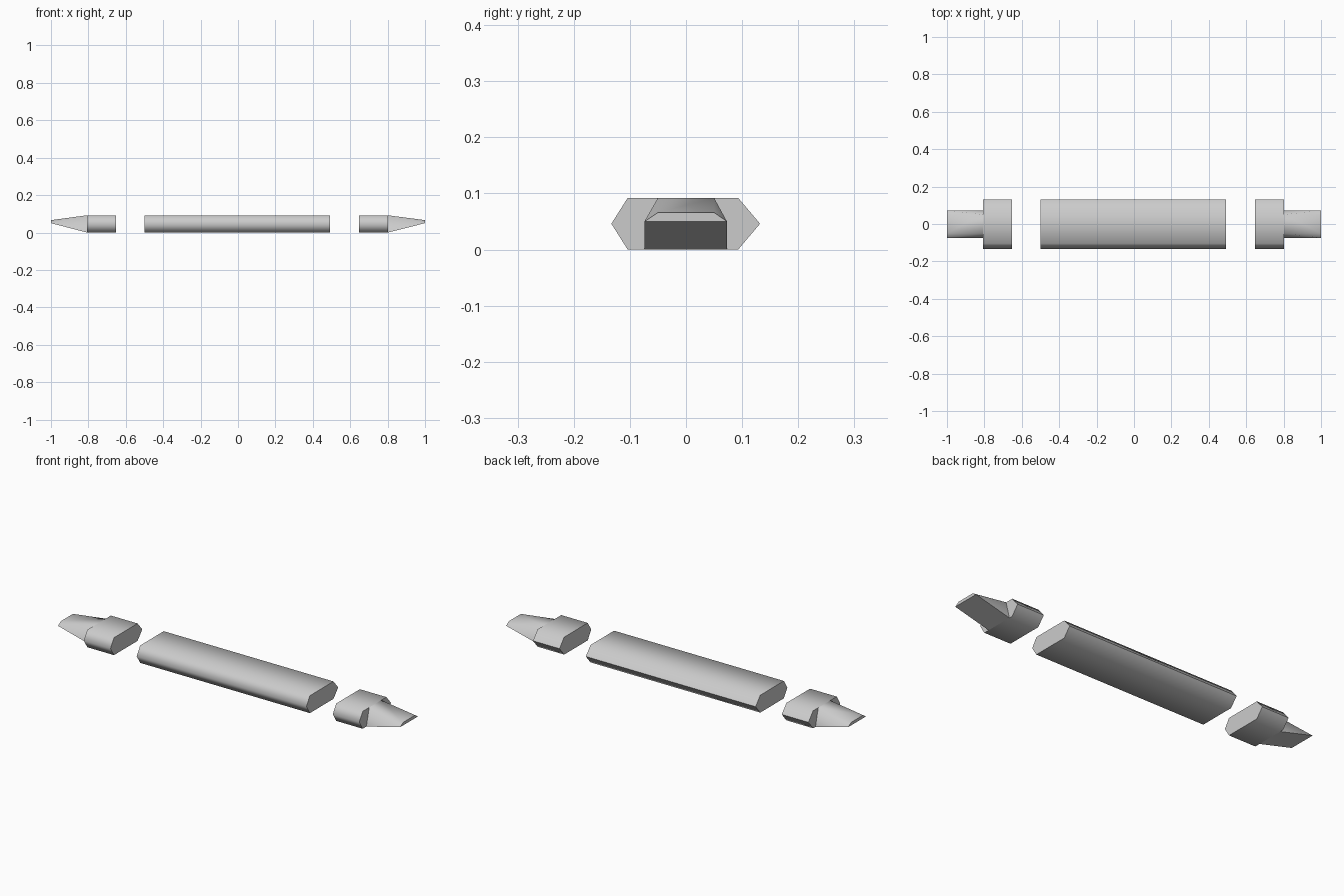
import bpy
import bmesh
import math

cube = bpy.data.objects.get("Cube")
if cube:
    bpy.data.objects.remove(cube, do_unlink=True)

TOP = 0.092

grey = bpy.data.materials.new("light_grey")
grey.use_nodes = True
colour = (0.6, 0.6, 0.6, 1)
grey.diffuse_color = colour
grey.node_tree.nodes["Principled BSDF"].inputs["Base Color"].default_value = colour


def finish(name, bm):
    bmesh.ops.recalc_face_normals(bm, faces=bm.faces)
    mesh = bpy.data.meshes.new(name)
    bm.to_mesh(mesh)
    bm.free()
    mesh.materials.append(grey)
    obj = bpy.data.objects.new(name, mesh)
    bpy.context.collection.objects.link(obj)
    bpy.ops.object.select_all(action='DESELECT')
    obj.select_set(True)
    bpy.context.view_layer.objects.active = obj
    bpy.ops.object.shade_smooth_by_angle(angle=math.radians(70))


# Six-sided bar running along x
def hex_bar(name, x0, x1):
    profile = [(-0.133, TOP / 2), (-0.104, 0), (0.093, 0),
               (0.132, TOP / 2), (0.093, TOP), (-0.104, TOP)]
    bm = bmesh.new()
    face = bm.faces.new([bm.verts.new((x0, y, z)) for y, z in profile])
    out = bmesh.ops.extrude_face_region(bm, geom=[face], use_keep_orig=True)
    moved = [v for v in out["geom"] if isinstance(v, bmesh.types.BMVert)]
    bmesh.ops.translate(bm, verts=moved, vec=(x1 - x0, 0, 0))
    finish(name, bm)


# Tapered tip: trapezoid at the block narrowing to a thin trapezoid
def tip(name, base_x, end_x):
    bm = bmesh.new()

    def ring(x, low, high):
        pts = [(-0.074, low), (0.073, low), (0.05, high), (-0.05, high)]
        return [bm.verts.new((x, y, z)) for y, z in pts]

    b = ring(base_x, 0, TOP)
    e = ring(end_x, 0.05, 0.066)
    bm.faces.new(b)
    bm.faces.new(e)
    bm.faces.new((b[0], b[1], e[1], e[0]))
    bm.faces.new((b[2], b[3], e[3], e[2]))
    for low, high in ((0, 3), (1, 2)):
        bm.faces.new((b[low], e[low], b[high]))
        bm.faces.new((e[low], e[high], b[high]))
    finish(name, bm)


hex_bar("centre_bar", -0.499, 0.493)
hex_bar("left_block", 0.647, 0.802)
hex_bar("right_block", -0.808, -0.652)
tip("left_tip", 0.802, 1.0)
tip("right_tip", -0.808, -1.0)
